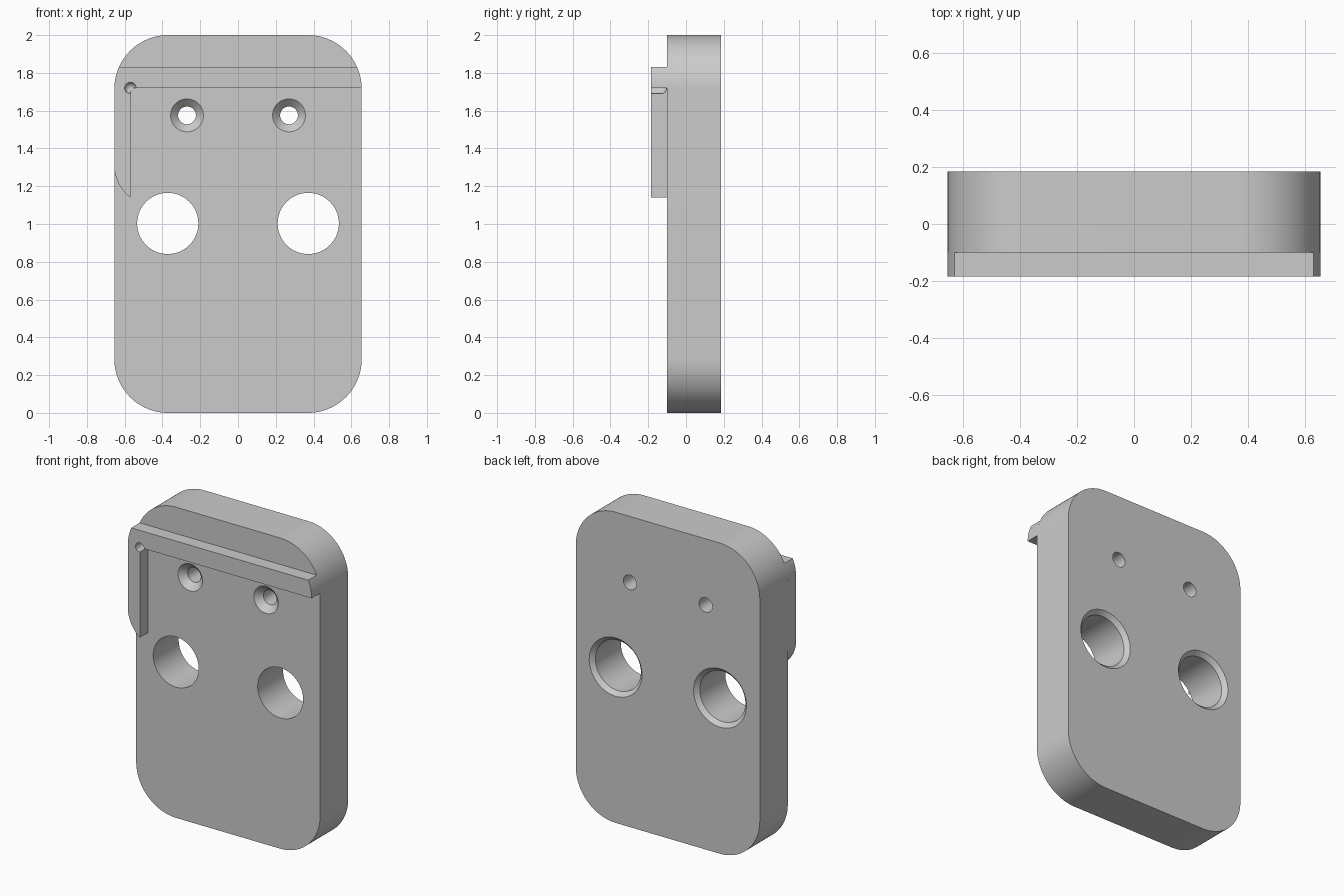
import bpy, bmesh
from math import cos, sin, pi, radians, asin, degrees

HALF_W, HEIGHT, CORNER = 0.655, 2.0, 0.285
BACK, FACE, LIP = 0.185, -0.10, -0.185

cube = bpy.data.objects.get("Cube")
if cube:
    bpy.data.objects.remove(cube, do_unlink=True)

grey = bpy.data.materials.new("plain grey")
grey.use_nodes = True
colour = (0.6, 0.6, 0.6, 1)
grey.diffuse_color = colour
grey.node_tree.nodes["Principled BSDF"].inputs["Base Color"].default_value = colour


def arc(cx, cz, r, start, end, steps=24):
    angles = [radians(start + (end - start) * i / steps) for i in range(steps + 1)]
    return [(cx + r * cos(a), cz + r * sin(a)) for a in angles]


def finish(name, bm):
    bmesh.ops.recalc_face_normals(bm, faces=bm.faces)
    mesh = bpy.data.meshes.new(name)
    bm.to_mesh(mesh)
    bm.free()
    mesh.materials.append(grey)
    obj = bpy.data.objects.new(name, mesh)
    bpy.context.collection.objects.link(obj)
    return obj


def prism(name, outline, y0, y1):
    """Extrude an x-z outline from y0 to y1."""
    bm = bmesh.new()
    face = bm.faces.new([bm.verts.new((x, y0, z)) for x, z in outline])
    ext = bmesh.ops.extrude_face_region(bm, geom=[face])["geom"]
    bmesh.ops.translate(bm, vec=(0, y1 - y0, 0),
                        verts=[v for v in ext if isinstance(v, bmesh.types.BMVert)])
    return finish(name, bm)


def drill(name, x, z, profile, sides=64):
    """Turned cutter along y from (radius, y) pairs."""
    bm = bmesh.new()
    rings = [[bm.verts.new((x + r * cos(2 * pi * i / sides), y, z + r * sin(2 * pi * i / sides)))
              for i in range(sides)] for r, y in profile]
    for a, b in zip(rings, rings[1:]):
        for i in range(sides):
            j = (i + 1) % sides
            bm.faces.new((a[i], a[j], b[j], b[i]))
    bm.faces.new(rings[0])
    bm.faces.new(rings[-1])
    obj = finish(name, bm)
    obj.hide_render = True
    return obj


def cut(target, cutters):
    bpy.context.view_layer.objects.active = target
    for c in cutters:
        mod = target.modifiers.new("cut", 'BOOLEAN')
        mod.operation, mod.solver, mod.object = 'DIFFERENCE', 'EXACT', c
        bpy.ops.object.modifier_apply(modifier=mod.name)
        bpy.data.objects.remove(c, do_unlink=True)


# Rounded plate
cx, low, high = HALF_W - CORNER, CORNER, HEIGHT - CORNER
outline = (arc(cx, high, CORNER, 0, 90) + arc(-cx, high, CORNER, 90, 180)
           + arc(-cx, low, CORNER, 180, 270) + arc(cx, low, CORNER, 270, 360))
plate = prism("plate", outline, FACE, BACK)

# Countersunk screw holes and large holes chamfered at the back
cutters = []
for side in (-1, 1):
    cutters.append(drill("screw_cutter", side * 0.27, 1.575,
                         [(0.097, FACE - 0.01), (0.047, FACE + 0.04), (0.047, BACK + 0.1)]))
    cutters.append(drill("bore_cutter", side * 0.372, 1.003,
                         [(0.162, FACE - 0.1), (0.162, BACK - 0.026), (0.198, BACK + 0.01)]))
cut(plate, cutters)

# Raised L-shaped lip: top rail and side leg with a curved end
rail_low, rail_top, leg_x = 1.72, 1.83, -0.57
sweep = degrees(asin((rail_top - high) / CORNER))
end_r, leg_end = 0.212, 1.31
end_sweep = degrees(asin(0.17 / end_r))
lip_outline = (arc(cx, high, CORNER, 1, sweep, 8) + arc(-cx, high, CORNER, 180 - sweep, 180, 8)
               + arc(-HALF_W + end_r, leg_end, end_r, 180, 180 + end_sweep, 12)
               + [(leg_x, rail_low)])
lip = prism("raised_lip", lip_outline, LIP, FACE)

# Ball-ended relief hole in the inner corner of the lip
ball = 0.03
tip = [(ball * cos(radians(a)), FACE - 0.002 - ball + ball * sin(radians(a))) for a in range(0, 90, 12)]
cut(lip, [drill("relief_cutter", leg_x, rail_low, [(ball, LIP - 0.05)] + tip, 32)])

# Smooth the curves, keep the edges crisp
for obj in (plate, lip):
    bpy.ops.object.select_all(action='DESELECT')
    obj.select_set(True)
    bpy.context.view_layer.objects.active = obj
    bpy.ops.object.shade_smooth_by_angle(angle=radians(30))
